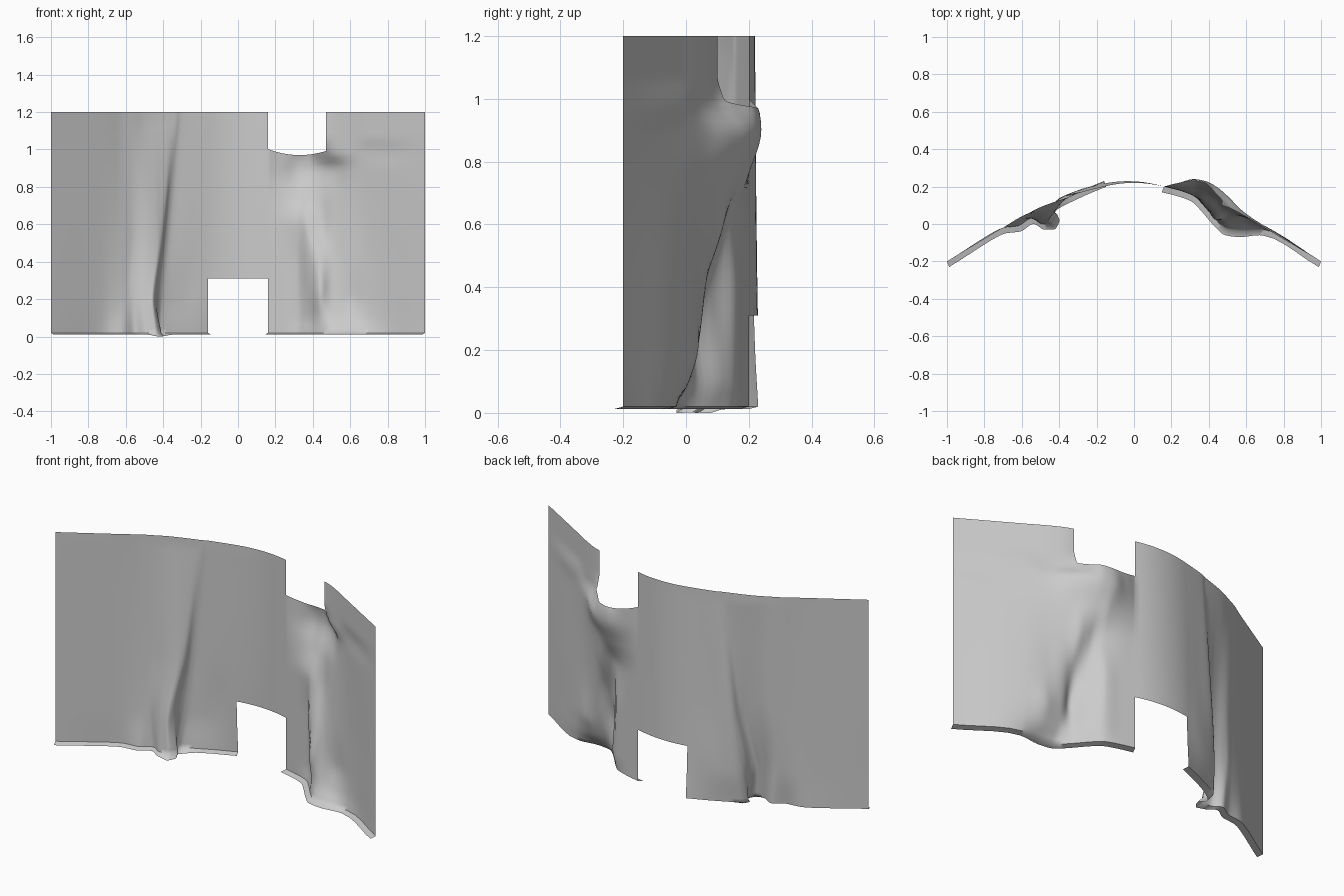
import bpy
import bmesh
import math

cube = bpy.data.objects.get("Cube")
if cube:
    bpy.data.objects.remove(cube, do_unlink=True)

BOTTOM, TOP, SILL, LEDGE = 0.02, 1.2, 0.31, 0.98
EDGE = 0.16      # half width of the middle panel
NOTCH = 0.47     # far side of the upper notch


def spline(keys, values, t):
    """Smooth interpolation through uneven keys, without overshoot."""
    n = len(keys)
    t = min(max(t, keys[0]), keys[-1])
    i = next(k for k in range(n - 1) if t <= keys[k + 1])

    def slope(k):
        if k == 0 or k == n - 1:
            a, b = max(k - 1, 0), min(k + 1, n - 1)
            return (values[b] - values[a]) / (keys[b] - keys[a])
        left = (values[k] - values[k - 1]) / (keys[k] - keys[k - 1])
        right = (values[k + 1] - values[k]) / (keys[k + 1] - keys[k])
        return 0 if left * right <= 0 else 2 * left * right / (left + right)

    h = keys[i + 1] - keys[i]
    s = (t - keys[i]) / h
    return ((1 + 2 * s) * (1 - s) ** 2 * values[i] + s * (1 - s) ** 2 * h * slope(i)
            + s * s * (3 - 2 * s) * values[i + 1] + s * s * (s - 1) * h * slope(i + 1))


def hundredths(text):
    return [int(word) / 100 for word in text.split()]


# Right-hand drape: depth at each column, for rising heights
drape_x = hundredths("16 24 32 38 44 50 58 68 100")
drape = {
    0.02: hundredths("20 18 15 9 2 -3 -4 -3 -20"),
    0.1: hundredths("20 18 16 11 3 1 1 -1 -20"),
    0.22: hundredths("20 18 16 10 2 4 4 0 -20"),
    0.38: hundredths("20 18 16 9 5 6 4 0 -20"),
    0.6: hundredths("20 18 15 12 12 9 5 0 -20"),
    0.76: hundredths("20 20 20 18 15 11 6 0 -20"),
    0.9: hundredths("20 22 24 23 20 15 7 0 -20"),
    0.98: hundredths("20 22 23 22 16 10 5 0 -20"),
    1.06: hundredths("20 19 17 14 11 9 5 -1 -20"),
}

# Left-hand pinched fold: plan outline (across, depth) for rising heights
fold = {
    0.02: (hundredths("-100 -70 -62 -55 -49 -44 -41 -44 -43 -30 -16"),
           hundredths("-20 -2 -1 3 0 0 5 7 10 17 23")),
    0.2: (hundredths("-100 -70 -62 -56 -50 -46 -44 -43 -41 -30 -16"),
          hundredths("-20 -2 1 3 2 2 5 10 13 18 22")),
    0.55: (hundredths("-100 -70 -62 -55 -48 -42 -40 -39 -37 -27 -16"),
           hundredths("-20 -2 2 5 6 8 10 13 15 18 21")),
    1.15: (hundredths("-100 -70 -62 -56 -50 -42 -36 -33 -31 -24 -16"),
           hundredths("-20 -2 3 6 9 12 14 15 16 18 20")),
}


def right_point(x, z):
    heights = list(drape)
    column = [spline(drape_x, drape[h], x) for h in heights]
    return x, spline(heights, column, z)


def left_point(u, z):
    heights = list(fold)
    steps = list(range(len(fold[BOTTOM][0])))
    return tuple(spline(heights, [spline(steps, fold[h][axis], u) for h in heights], z)
                 for axis in (0, 1))


def middle_point(x, z):
    a = left_point(10, z)[1]
    b = right_point(EDGE, z)[1]
    f = (x + EDGE) / (2 * EDGE)
    return x, a + (b - a) * f + 0.08 * f * (1 - f)


def span(start, end, count):
    return [start + (end - start) * i / count for i in range(count + 1)]


def add_patch(bm, point, columns, rows, lip=None):
    """Sweep plan curves up through the rows; a lip turns the hem forward."""
    grid = []
    if lip:
        hem = []
        for c in columns:
            x, y = point(c, BOTTOM)
            sag = math.exp(-((x + 0.43) / 0.05) ** 2)
            hem.append(bm.verts.new((x + lip * 0.012, y - 0.03, 0.012 * (1 - sag))))
        grid.append(hem)
    for z in rows:
        line = []
        for c in columns:
            x, y = point(c, z)
            curved = z == LEDGE and EDGE <= x <= NOTCH
            dip = 0.025 * ((x - 0.33) / 0.15) ** 2 - 0.01 if curved else 0
            line.append(bm.verts.new((x, y, z + dip)))
        grid.append(line)
    for low, high in zip(grid, grid[1:]):
        for i in range(len(columns) - 1):
            bm.faces.new((low[i], low[i + 1], high[i + 1], high[i]))


lower_rows = span(BOTTOM, SILL, 14)
body_rows = span(SILL, LEDGE, 26)
upper_rows = span(LEDGE, TOP, 10)
full_rows = lower_rows + body_rows[1:] + upper_rows[1:]
notch_columns = span(EDGE, NOTCH, 22)
wing_columns = span(NOTCH, 0.7, 14) + span(0.7, 1, 5)[1:]

bm = bmesh.new()
# Left panel with the pinched fold
add_patch(bm, left_point, span(0, 10, 60), full_rows, lip=1)
# Middle panel above the lower opening
add_patch(bm, middle_point, span(-EDGE, EDGE, 12), body_rows + upper_rows[1:])
# Right panel: draped part below the notch, and full-height wing
add_patch(bm, right_point, notch_columns, lower_rows + body_rows[1:], lip=-1)
add_patch(bm, right_point, wing_columns, full_rows, lip=-1)
bmesh.ops.remove_doubles(bm, verts=bm.verts, dist=0.0005)

mesh = bpy.data.meshes.new("draped_sheet")
bm.to_mesh(mesh)
bm.free()
sheet = bpy.data.objects.new("draped_sheet", mesh)
bpy.context.collection.objects.link(sheet)

# Plain pale grey cloth
grey = bpy.data.materials.new("pale_grey")
grey.use_nodes = True
colour = (0.6, 0.6, 0.6, 1)
grey.diffuse_color = colour
grey.node_tree.nodes["Principled BSDF"].inputs["Base Color"].default_value = colour
mesh.materials.append(grey)

bpy.context.view_layer.objects.active = sheet
sheet.select_set(True)
bpy.ops.object.shade_smooth_by_angle(angle=math.radians(60))
